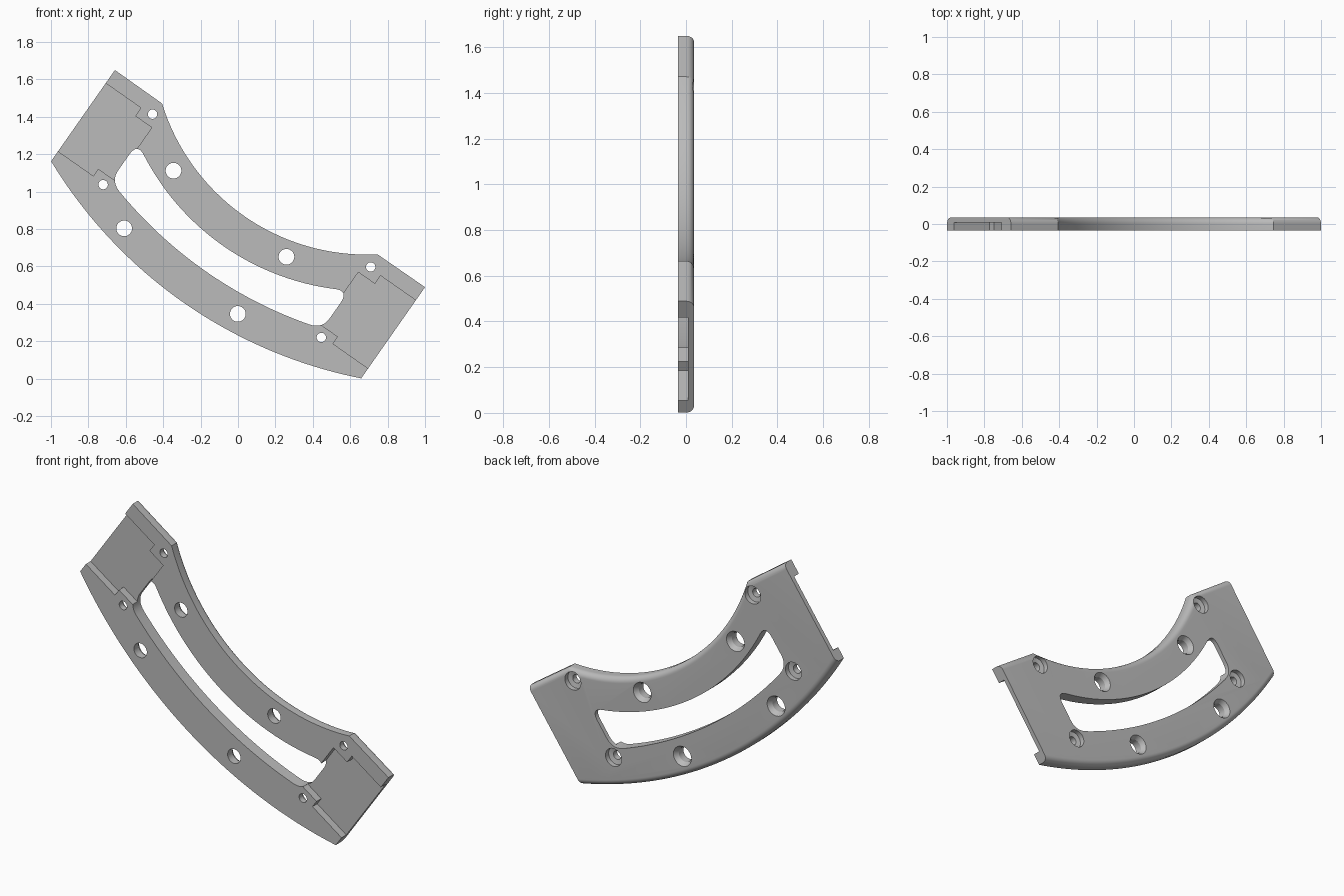
import bpy, bmesh, math
from mathutils import Matrix

FRONT, BACK = -0.035, 0.035
CLEAR = 0.1          # overshoot of the cutters
TILT = math.radians(35)

if "Cube" in bpy.data.objects:
    bpy.data.objects.remove(bpy.data.objects["Cube"])


def arc(radius, centre, half, steps):
    """Points of an arc hanging below its centre, left to right."""
    a = math.asin(half / radius)
    angles = [a * (2 * i / steps - 1) for i in range(steps + 1)]
    return [(radius * math.sin(t), centre - radius * math.cos(t)) for t in angles]


def rounded(a, corner, b, steps=10):
    """Soft corner from a to b."""
    out = []
    for i in range(1, steps):
        t = i / steps
        out.append(tuple((1 - t) ** 2 * p + 2 * t * (1 - t) * c + t * t * q
                         for p, c, q in zip(a, corner, b)))
    return out


def link(name, bm):
    bmesh.ops.recalc_face_normals(bm, faces=bm.faces)
    mesh = bpy.data.meshes.new(name)
    bm.to_mesh(mesh)
    bm.free()
    ob = bpy.data.objects.new(name, mesh)
    bpy.context.collection.objects.link(ob)
    return ob


def prism(outline, y0, y1):
    bm = bmesh.new()
    face = bm.faces.new([bm.verts.new((u, y0, v)) for u, v in outline])
    ext = bmesh.ops.extrude_face_region(bm, geom=[face])
    top = [e for e in ext["geom"] if isinstance(e, bmesh.types.BMVert)]
    bmesh.ops.translate(bm, verts=top, vec=(0, y1 - y0, 0))
    return bm


def drill(u, v, profile, sides=40):
    """Stepped round cutter from (radius, depth) pairs."""
    bm = bmesh.new()
    rings = []
    for r, y in profile:
        rings.append([bm.verts.new((u + r * math.cos(k * math.tau / sides), y,
                                    v + r * math.sin(k * math.tau / sides)))
                      for k in range(sides)])
    for a, b in zip(rings, rings[1:]):
        for k in range(sides):
            n = (k + 1) % sides
            bm.faces.new((a[k], a[n], b[n], b[k]))
    bm.faces.new(rings[0])
    bm.faces.new(rings[-1])
    return bm


# Curved plate, with the long back edges rounded
END, SIDE = 1.012, 0.298
outline = arc(2.51, 2.0, END, 48) + [(END, SIDE)]
outline += arc(1.145, 1.2, 0.703, 48)[::-1] + [(-END, SIDE)]
bm = prism(outline, FRONT, BACK)
edges = [e for e in bm.edges
         if all(v.co.y > 0 for v in e.verts)
         and not all(abs(v.co.x) > END - 0.001 and v.co.x * e.verts[0].co.x > 0
                     for v in e.verts)]
bmesh.ops.bevel(bm, geom=edges, offset=0.033, segments=8, profile=0.5,
                affect='EDGES')
plate = link("curved_plate", bm)

# Long curved slot
cutters = []
low, high = arc(2.305, 2.0, 0.62, 40), arc(1.34, 1.2, 0.62, 40)[::-1]
tip = 0.69
low_c, high_c = (tip, -0.199), (tip, 0.051)
right_end = (rounded(low[-1], low_c, (tip, -0.13)) + [(tip, -0.13), (tip, -0.03)]
             + rounded((tip, -0.03), high_c, high[0]))
left_end = [(-u, v) for u, v in right_end][::-1]
cutters.append(link("slot_cutter", prism(low + right_end + high + left_end,
                                         FRONT - CLEAR, BACK + CLEAR)))

# Stepped pockets in the front at both ends
pocket = [(END + CLEAR, -0.232), (0.782, -0.232), (0.782, -0.186), (0.674, -0.186),
          (0.674, 0.159), (0.782, 0.159), (0.782, 0.212), (END + CLEAR, 0.212)]
for s in (-1, 1):
    cutters.append(link("pocket_cutter", prism([(s * u, v) for u, v in pocket],
                                               FRONT - CLEAR, 0.009)))

# Counterbored screw holes in the corners
screw = [(0.025, FRONT - CLEAR), (0.025, 0.0), (0.052, 0.006), (0.052, BACK + CLEAR)]
for s in (-1, 1):
    for v in (0.22, -0.24):
        cutters.append(link("screw_cutter", drill(s * 0.712, v, screw)))

# Larger countersunk holes along the two rails
bolt = [(0.042, FRONT - CLEAR), (0.042, 0.008), (0.058, BACK), (0.058, BACK + CLEAR)]
for u, v in ((-0.447, 0.037), (0.312, 0.006), (-0.486, -0.367), (0.274, -0.393)):
    cutters.append(link("bolt_cutter", drill(u, v, bolt)))

# Cut everything, then drop the cutters
for c in cutters:
    c.hide_render = True
    mod = plate.modifiers.new(c.name, 'BOOLEAN')
    mod.operation, mod.solver, mod.object = 'DIFFERENCE', 'EXACT', c
bpy.ops.object.select_all(action='DESELECT')
plate.select_set(True)
bpy.context.view_layer.objects.active = plate
bpy.ops.object.convert(target='MESH')
for c in cutters:
    bpy.data.objects.remove(c)

# Tilt into place and finish
plate.data.transform(Matrix.Translation((0, 0, 0.825)) @ Matrix.Rotation(TILT, 4, 'Y'))
grey = bpy.data.materials.new("plain_grey")
grey.use_nodes = True
colour = (0.5, 0.5, 0.5, 1)
grey.diffuse_color = colour
grey.node_tree.nodes["Principled BSDF"].inputs["Base Color"].default_value = colour
plate.data.materials.clear()
plate.data.materials.append(grey)
bpy.ops.object.shade_smooth_by_angle(angle=math.radians(25))
